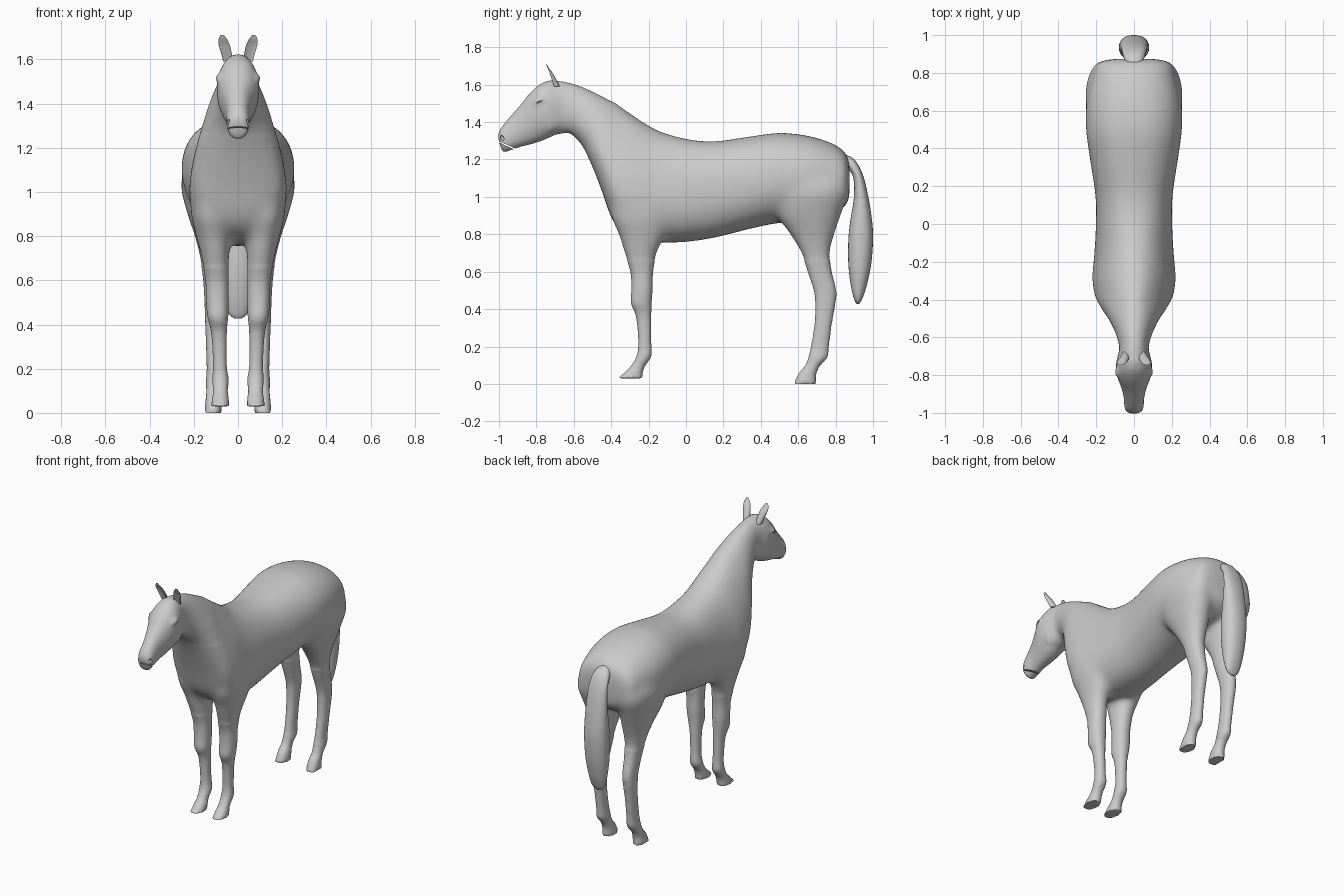
import bpy, bmesh, math
from mathutils import Vector

cube = bpy.data.objects.get("Cube")
if cube:
    bpy.data.objects.remove(cube)

grey = bpy.data.materials.new("soft grey")
grey.use_nodes = True
COLOUR = (0.6, 0.6, 0.6, 1)
grey.diffuse_color = COLOUR
grey.node_tree.nodes["Principled BSDF"].inputs["Base Color"].default_value = COLOUR

SIDES, STEPS = 28, 4


def spline(a, b, c, d, t):
    return [0.5 * (2 * q + (r - p) * t + (2 * p - 5 * q + 4 * r - s) * t * t
                   + (3 * q - p - 3 * r + s) * t ** 3) for p, q, r, s in zip(a, b, c, d)]


def loft(bm, sections, mirror=1, cup=0):
    """Skin rings; each section is (ay, az, by, bz, x centre, half width, taper)."""
    dense = []
    for i in range(len(sections) - 1):
        pts = [sections[min(max(i + k, 0), len(sections) - 1)] for k in (-1, 0, 1, 2)]
        dense += [spline(*pts, s / STEPS) for s in range(STEPS)]
    dense.append(sections[-1])
    rings = []
    for ay, az, by, bz, x, w, taper in dense:
        ring = []
        for k in range(SIDES):
            a = math.tau * k / SIDES
            u, v = [math.copysign(abs(f(a)) ** 0.9, f(a)) for f in (math.sin, math.cos)]
            width = w * (1 - taper * v)
            if v > 0:
                v *= 1 - cup
            h = 0.5 + v / 2
            ring.append(bm.verts.new((mirror * (x + u * width),
                                      by + (ay - by) * h, bz + (az - bz) * h)))
        rings.append(ring)
    faces = [bm.faces.new(rings[0]), bm.faces.new(rings[-1][::-1])]
    for r, s in zip(rings, rings[1:]):
        for k in range(SIDES):
            n = (k + 1) % SIDES
            faces.append(bm.faces.new((r[k], s[k], s[n], r[n])))
    bmesh.ops.recalc_face_normals(bm, faces=faces)


def blob(bm, centre, radii, tilt=0):
    """Ellipsoid, tilted about the x axis."""
    verts = bmesh.ops.create_icosphere(bm, subdivisions=3, radius=1)["verts"]
    bmesh.ops.scale(bm, vec=radii, verts=verts)
    c, s = math.cos(tilt), math.sin(tilt)
    for v in verts:
        x, y, z = v.co
        v.co = Vector((x, y * c - z * s, y * s + z * c)) + Vector(centre)


def finish(bm, name):
    mesh = bpy.data.meshes.new(name)
    bm.to_mesh(mesh)
    bm.free()
    mesh.materials.append(grey)
    obj = bpy.data.objects.new(name, mesh)
    bpy.context.collection.objects.link(obj)
    mesh.shade_smooth()
    return obj


def apply_modifiers(obj):
    deps = bpy.context.evaluated_depsgraph_get()
    obj.data = bpy.data.meshes.new_from_object(obj.evaluated_get(deps))
    obj.modifiers.clear()


# Trunk and neck: top y z, bottom y z, half width, taper towards the top
trunk = [
    (.875, 1.18, .875, 1.03, .10, 0), (.85, 1.24, .86, .96, .19, 0),
    (.78, 1.288, .78, .90, .222, 0), (.65, 1.328, .65, .87, .252, 0),
    (.5, 1.343, .5, .86, .255, 0), (.35, 1.325, .35, .83, .235, 0),
    (.15, 1.298, .15, .78, .205, 0), (0, 1.312, 0, .758, .202, .08),
    (-.16, 1.36, -.14, .755, .205, .2), (-.29, 1.44, -.28, .78, .21, .3),
    (-.38, 1.503, -.385, .86, .195, .35), (-.45, 1.54, -.45, 1.03, .165, .3),
    (-.53, 1.58, -.505, 1.17, .127, .25), (-.6, 1.607, -.56, 1.28, .097, .2),
    (-.68, 1.625, -.62, 1.34, .078, .1)]
# Head from poll to lips
head = [
    (-.62, 1.61, -.6, 1.35, .065, 0), (-.7, 1.625, -.65, 1.337, .08, 0),
    (-.77, 1.61, -.7, 1.33, .095, 0), (-.83, 1.56, -.755, 1.305, .092, -.05),
    (-.89, 1.487, -.82, 1.283, .07, 0), (-.945, 1.425, -.88, 1.268, .055, 0),
    (-.985, 1.375, -.935, 1.25, .052, 0), (-1.004, 1.335, -.97, 1.237, .045, 0),
    (-1, 1.295, -.985, 1.25, .028, 0)]
# Legs: height, front y, back y, inner x, outer x
fore_leg = [
    (1.2, -.34, -.16, .08, .17), (1.05, -.4, -.12, .06, .213),
    (.9, -.4, -.09, .04, .213), (.8, -.362, -.11, .035, .19),
    (.7, -.33, -.155, .04, .165), (.6, -.298, -.175, .042, .148),
    (.5, -.293, -.178, .042, .145), (.43, -.296, -.183, .044, .138),
    (.36, -.268, -.185, .05, .122), (.22, -.256, -.185, .05, .114),
    (.15, -.265, -.183, .042, .118), (.1, -.292, -.215, .045, .114),
    (.065, -.325, -.23, .042, .117), (.03, -.362, -.232, .04, .122)]
hind_leg = [
    (1.2, .52, .8, .08, .2), (1.05, .46, .87, .04, .258),
    (.92, .475, .835, .03, .235), (.8, .555, .795, .04, .196),
    (.7, .615, .77, .055, .172), (.6, .65, .78, .065, .158),
    (.5, .682, .804, .072, .152), (.43, .69, .8, .076, .15),
    (.33, .687, .782, .08, .146), (.2, .667, .765, .08, .142),
    (.14, .652, .757, .075, .146), (.1, .637, .72, .08, .144),
    (.055, .602, .697, .076, .147), (0, .575, .695, .074, .152)]

bm = bmesh.new()
for part in (trunk, head):
    loft(bm, [(a, b, c, d, 0, w, t) for a, b, c, d, w, t in part])
for side in (1, -1):
    for leg in (fore_leg, hind_leg):
        loft(bm, [(f, z, b, z, (i + o) / 2, (o - i) / 2, 0) for z, f, b, i, o in leg], side)
    # Brow and eye, cheek
    blob(bm, (side * .08, -.785, 1.515), (.022, .035, .02), .5)
    blob(bm, (side * .055, -.73, 1.42), (.035, .07, .075))
horse = finish(bm, "horse_body")

# Fuse the parts into one skin
remesh = horse.modifiers.new("fuse", 'REMESH')
remesh.mode = 'VOXEL'
remesh.voxel_size = 0.011
apply_modifiers(horse)

# Soften the skin, most strongly where the limbs meet the trunk
bm = bmesh.new()
bm.from_mesh(horse.data)
for rounds, test in ((3, lambda c: c.z > .08),
                     (22, lambda c: .66 < c.z < 1.36 and c.y > -.55),
                     (14, lambda c: c.z > 1.25 and -.72 < c.y < -.4)):
    for _ in range(rounds):
        bmesh.ops.smooth_vert(bm, verts=[v for v in bm.verts if test(v.co)], factor=.5,
                              use_axis_x=True, use_axis_y=True, use_axis_z=True)
bm.to_mesh(horse.data)
bm.free()

# Mouth slit, nostrils and eye creases
bm = bmesh.new()
blob(bm, (0, -.95, 1.272), (.09, .062, .004), -.42)
for side in (1, -1):
    blob(bm, (side * .042, -.982, 1.315), (.014, .009, .016), .4)
    blob(bm, (side * .103, -.79, 1.505), (.012, .03, .004), .45)
cutter = finish(bm, "face_cutter")
cutter.hide_render = True
cut = horse.modifiers.new("face", 'BOOLEAN')
cut.operation = 'DIFFERENCE'
cut.object = cutter
apply_modifiers(horse)
bpy.data.objects.remove(cutter)
horse.data.shade_smooth()

# Tail
tail = [
    (.84, 1.23, .84, 1.15, .04), (.9, 1.2, .865, 1.15, .055), (.945, 1.12, .895, 1.1, .065),
    (.975, 1.0, .897, .99, .072), (.995, .87, .878, .87, .078), (1, .77, .868, .77, .08),
    (.99, .64, .868, .64, .075), (.965, .52, .882, .52, .06), (.94, .45, .9, .45, .042),
    (.925, .427, .912, .427, .015)]
bm = bmesh.new()
loft(bm, [(a, b, c, d, 0, w, 0) for a, b, c, d, w in tail])
finish(bm, "tail")

# Ears, hollowed towards the front
ear = [
    (-.735, 1.59, -.675, 1.59, .045, .022), (-.742, 1.63, -.695, 1.63, .053, .024),
    (-.748, 1.67, -.715, 1.665, .063, .025), (-.752, 1.697, -.733, 1.69, .069, .018),
    (-.75, 1.712, -.744, 1.71, .071, .006)]
for side, label in ((1, "left"), (-1, "right")):
    bm = bmesh.new()
    loft(bm, [(a, b, c, d, x, w, 0) for a, b, c, d, x, w in ear], side, cup=1.35)
    finish(bm, label + "_ear")

bpy.context.view_layer.objects.active = horse
for obj in bpy.context.collection.objects:
    obj.select_set(obj.type == 'MESH')
bpy.ops.object.shade_smooth_by_angle(angle=math.radians(50))
